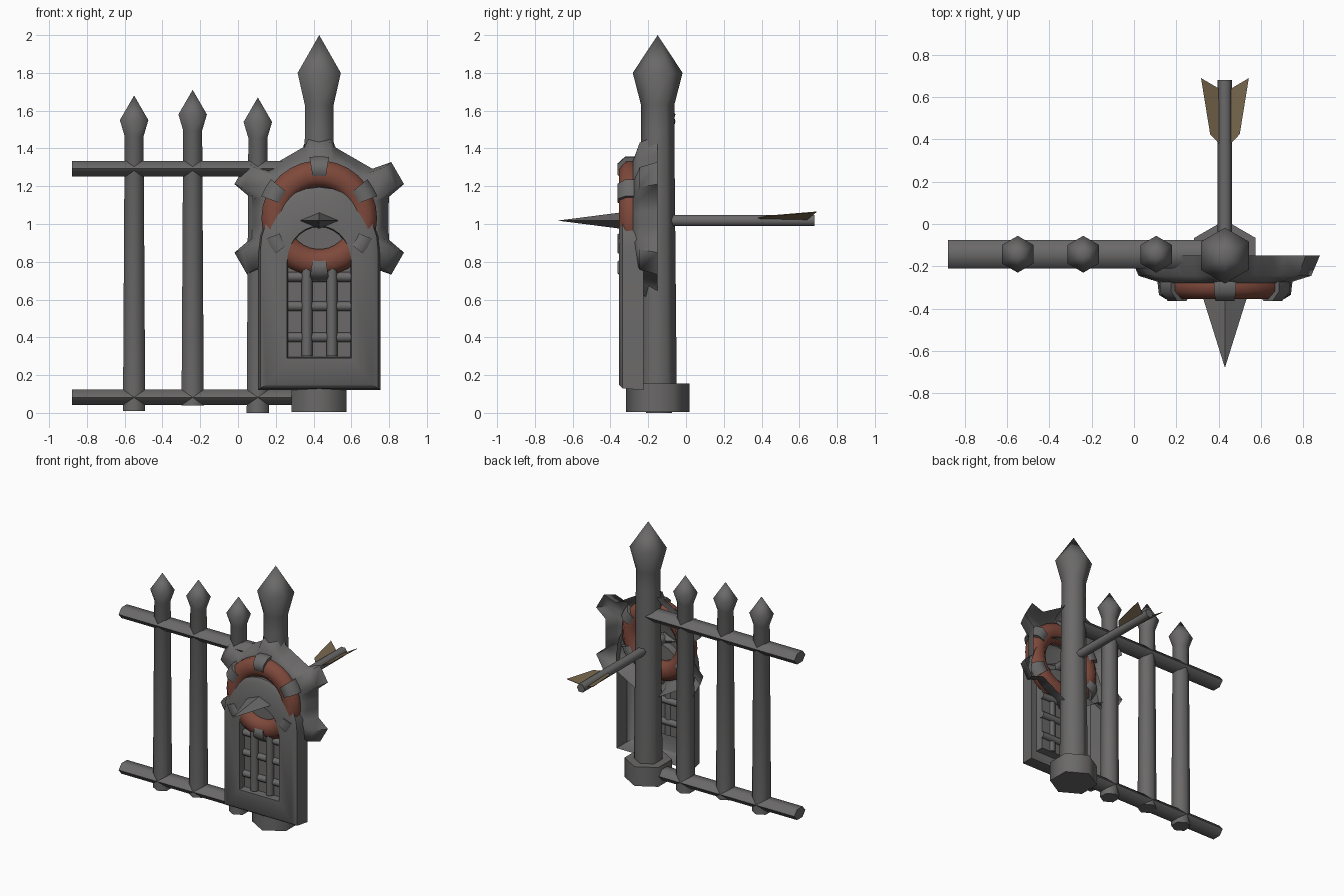
import bpy, bmesh, math
from math import sin, cos, radians, tau

if "Cube" in bpy.data.objects:
    bpy.data.objects.remove(bpy.data.objects["Cube"])


def material(name, rgb):
    m = bpy.data.materials.new(name)
    m.diffuse_color = (*rgb, 1)
    m.use_nodes = True
    m.node_tree.nodes["Principled BSDF"].inputs["Base Color"].default_value = m.diffuse_color
    return m


IRON = material("dark iron", (0.145, 0.141, 0.140))
RED = material("rust red", (0.21, 0.066, 0.044))
TAN = material("feather tan", (0.19, 0.14, 0.078))
CX, CY, CZ = 0.43, -0.15, 1.03          # post axis and emblem height


def loft(name, loops, mat, cap0=True, cap1=True, angle=65):
    """Skin a list of equal-length point loops; one-point loops become tips."""
    bm = bmesh.new()
    rows = [[bm.verts.new(p) for p in lp] for lp in loops]
    for a, b in zip(rows, rows[1:]):
        n = max(len(a), len(b))
        for i in range(n):
            j = (i + 1) % n
            if len(b) == 1:
                bm.faces.new((a[i], a[j], b[0]))
            elif len(a) == 1:
                bm.faces.new((a[0], b[j], b[i]))
            else:
                bm.faces.new((a[i], a[j], b[j], b[i]))
    for row, cap in ((rows[0], cap0), (rows[-1], cap1)):
        if cap and len(row) > 2:
            bm.faces.new(row)
    bmesh.ops.recalc_face_normals(bm, faces=bm.faces)
    me = bpy.data.meshes.new(name)
    bm.to_mesh(me)
    bm.free()
    ob = bpy.data.objects.new(name, me)
    bpy.context.collection.objects.link(ob)
    me.materials.append(mat)
    bpy.ops.object.select_all(action='DESELECT')
    ob.select_set(True)
    bpy.context.view_layer.objects.active = ob
    bpy.ops.object.shade_smooth_by_angle(angle=radians(angle))
    return ob


def ring(n, ra, rb, place, start=0.0):
    if ra == 0:
        return [place(0, 0)]
    return [place(ra * cos(start + tau * i / n), rb * sin(start + tau * i / n)) for i in range(n)]


def upright(name, x, y, profile, n=6, mat=IRON):
    """Vertical turned part; profile = (radius, z)."""
    return loft(name, [ring(n, r, r, lambda a, b, z=z: (x + a, y + b, z), tau / 4)
                       for r, z in profile], mat)


def along_x(name, x0, x1, y, z, ry, rz, n=6):
    return loft(name, [ring(n, ry, rz, lambda a, b, x=x: (x, y + a, z + b)) for x in (x0, x1)], IRON)


# Fence rails
for label, z in (("lower", 0.082), ("upper", 1.293)):
    along_x(label + "_rail", -0.88, CX, -0.143, z, 0.068, 0.047)

# Pointed pickets
for i, (x, lift) in enumerate(((-0.55, 0.01), (-0.24, 0.04), (0.105, 0.0))):
    upright(f"picket_{i + 1}", x, -0.143, [(0.068, lift), (0.058, 1.455 + lift), (0.087, 1.54 + lift),
                                           (0, 1.67 + lift)])

# Main post with spear tip, and its foot
upright("post", CX, CY, [(0.102, 0.02), (0.088, 1.5), (0.088, 1.63), (0.132, 1.8), (0, 2.0)])
upright("post_foot", CX, CY, [(0.168, 0.005), (0.168, 0.155)])

# Six-toothed dished gear, open at the back
outline = []
for k in range(6):
    a0 = 30 + 60 * k
    tip = 0.445 if k in (1, 4) else 0.484
    outline += [(a0 - 13, 0.385), (a0 - 8, tip), (a0 + 8, tip), (a0 + 13, 0.385),
                (a0 + 24, 0.37), (a0 + 36, 0.37)]


def gear_loop(y, radius=None, scale=1.0):
    return [(CX + (radius or r * scale) * cos(radians(a)), y, CZ + (radius or r * scale) * sin(radians(a)))
            for a, r in outline]


loft("gear", [gear_loop(-0.28, 0.17), gear_loop(-0.28, 0.31), gear_loop(-0.245, scale=0.91),
              gear_loop(-0.15)], IRON, False, False, 60)


# Padded red ring with iron clips
def hoop(name, R, rr, ry, a0, a1, steps, sides, mat):
    full = a1 - a0 >= 360
    loops = []
    for s in range(steps + 1):
        a = radians(a0 + (a1 - a0) * s / steps)
        loops.append(ring(sides, rr, ry, lambda u, v, a=a: (CX + (R + u) * cos(a), -0.29 - v,
                                                            CZ + (R + u) * sin(a)), tau / sides / 2))
    ob = loft(name, loops, mat, not full, not full)
    if full:                                   # weld the seam
        bm = bmesh.new()
        bm.from_mesh(ob.data)
        bmesh.ops.remove_doubles(bm, verts=bm.verts, dist=1e-4)
        bm.to_mesh(ob.data)
        bm.free()


hoop("red_ring", 0.235, 0.077, 0.07, 0, 360, 30, 8, RED)
for k in range(6):
    a = 30 + 60 * k
    hoop(f"ring_clip_{k + 1}", 0.262, 0.072, 0.080, a - 9, a + 9, 2, 8, IRON)


# Arched plate with a recessed window
def arch(y, w, z0, spring, top, n=14):
    pts = [(CX - w, y, z0), (CX + w, y, z0)]
    for i in range(n + 1):
        a = math.pi * i / n
        pts.append((CX + w * cos(a), y, spring + (top - spring) * sin(a)))
    return pts


loft("arched_plate", [arch(-0.225, 0.325, 0.12, 0.86, 1.205),
                      arch(-0.335, 0.312, 0.13, 0.86, 1.195),
                      arch(-0.355, 0.28, 0.15, 0.85, 1.165),
                      arch(-0.355, 0.17, 0.29, 0.80, 0.99),
                      arch(-0.30, 0.165, 0.295, 0.80, 0.985)], IRON, False, True, 50)

# Window grille
for i, x in enumerate((0.365, 0.497)):
    upright(f"grille_bar_{i + 1}", x, -0.315, [(0.029, 0.30), (0.029, 0.80)], 8)
for i, z in enumerate((0.40, 0.565, 0.72)):
    along_x(f"grille_crossbar_{i + 1}", 0.265, 0.60, -0.30, z, 0.026, 0.026, 8)


# Arrow through the post
def arrow_loop(y, rx, rz, n, start=0.0):
    return ring(n, rx, rz, lambda a, b: (CX + a, y, 1.018 + b), start)


loft("arrow_shaft", [arrow_loop(-0.36, 0.034, 0.034, 6), arrow_loop(0.68, 0.034, 0.034, 6)], IRON)
loft("arrow_head", [arrow_loop(-0.31, 0.03, 0.02, 4), arrow_loop(-0.345, 0.105, 0.043, 4),
                    arrow_loop(-0.68, 0, 0, 4)], IRON, angle=20)

# Feathers, tilted up and outward
for side, label in ((-1, "left"), (1, "right")):
    def feather(dz):
        return [(CX + side * u, y, z + dz) for u, y, z in
                ((0.028, 0.38, 1.03), (0.07, 0.425, 1.042), (0.113, 0.69, 1.064), (0.028, 0.64, 1.022))]
    loft(label + "_feather", [feather(0.002), feather(-0.002)], TAN, angle=20)
